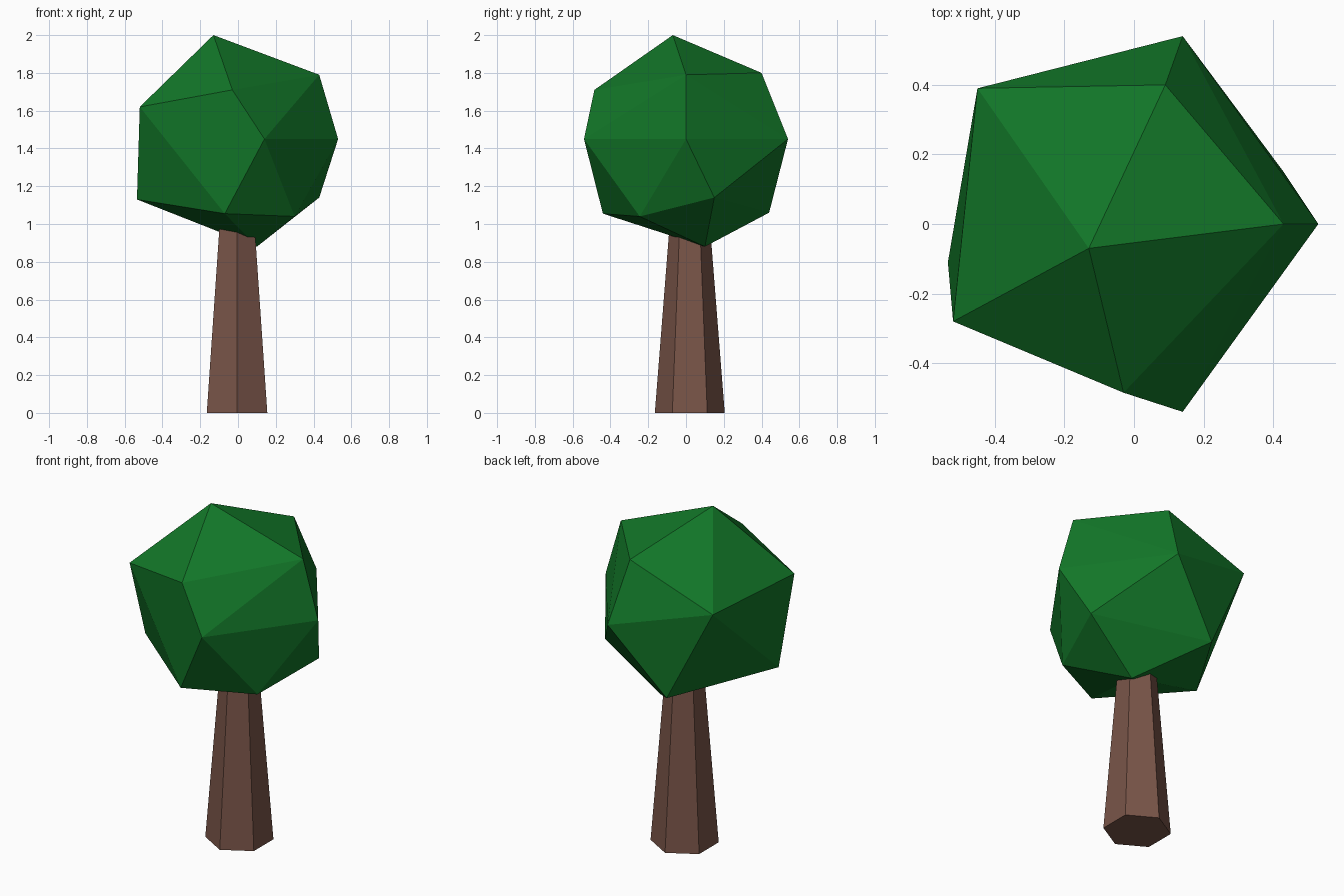
import bpy
import bmesh
from mathutils import Matrix

default_cube = bpy.data.objects.get("Cube")
if default_cube:
    bpy.data.objects.remove(default_cube, do_unlink=True)


def make_material(name, red, green, blue):
    material = bpy.data.materials.new(name)
    material.use_nodes = True
    colour = (red, green, blue, 1)
    material.diffuse_color = colour
    shader = material.node_tree.nodes["Principled BSDF"]
    shader.inputs["Base Color"].default_value = colour
    shader.inputs["Roughness"].default_value = 0.9
    return material


def finish_object(name, mesh_builder, material):
    bmesh.ops.recalc_face_normals(mesh_builder, faces=mesh_builder.faces)
    mesh = bpy.data.meshes.new(name)
    mesh_builder.to_mesh(mesh)
    mesh_builder.free()
    mesh.materials.append(material)
    created = bpy.data.objects.new(name, mesh)
    bpy.context.collection.objects.link(created)
    return created


leaf_green = make_material("leaf green", 0.006, 0.18, 0.021)
bark_brown = make_material("bark brown", 0.19, 0.09, 0.065)

# Trunk: tapered hexagonal post whose hidden top ends inside the foliage
trunk_height = 1.08
trunk = bmesh.new()
bmesh.ops.create_cone(
    trunk, cap_ends=True, segments=6,
    radius1=0.185, radius2=0.1, depth=trunk_height,
    matrix=Matrix.Translation((-0.005, 0.02, trunk_height / 2)),
)
# Keep the hexagon corners pointing to front and back
if max(abs(v.co.x) for v in trunk.verts) > 0.18:
    bmesh.ops.rotate(trunk, verts=trunk.verts, cent=(-0.005, 0.02, 0),
                     matrix=Matrix.Rotation(0.5236, 3, "Z"))
finish_object("trunk", trunk, bark_brown)

# Foliage: irregular faceted ball, the hull of its corner points
upper_corners = [
    (-0.13, -0.07, 2), (0.43, 0, 1.79), (0.09, 0.4, 1.8),
    (-0.45, 0.39, 1.61), (-0.52, -0.28, 1.62), (-0.03, -0.485, 1.71),
]
middle_corners = [(0.53, 0, 1.45), (0.14, 0.54, 1.45), (0.14, -0.54, 1.45)]
lower_corners = [
    (-0.535, -0.11, 1.13), (0.43, 0.15, 1.14), (0.3, -0.245, 1.04),
    (-0.07, -0.44, 1.055), (-0.18, 0.44, 1.06), (0.1, 0.1, 0.88),
]
foliage = bmesh.new()
for corner in upper_corners + middle_corners + lower_corners:
    foliage.verts.new(corner)
bmesh.ops.convex_hull(foliage, input=foliage.verts)
finish_object("foliage", foliage, leaf_green)
